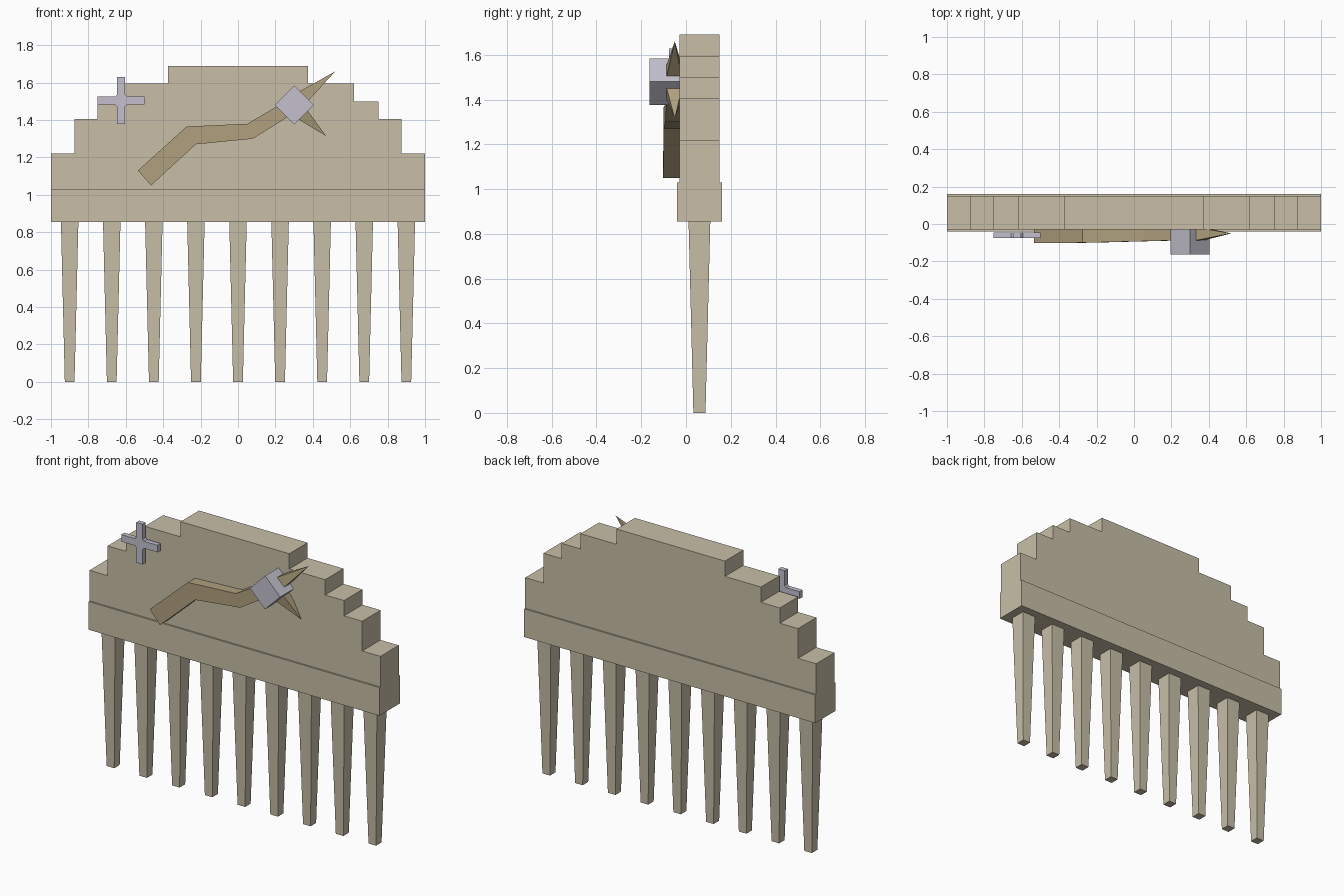
import bpy, bmesh
from math import radians
from mathutils import Vector

cube = bpy.data.objects.get("Cube")
if cube:
    bpy.data.objects.remove(cube, do_unlink=True)


def material(name, rgb):
    m = bpy.data.materials.new(name)
    m.use_nodes = True
    m.diffuse_color = (*rgb, 1)
    m.node_tree.nodes["Principled BSDF"].inputs["Base Color"].default_value = (*rgb, 1)
    return m


BONE = material("bone", (0.58, 0.52, 0.39))
TAN = material("tan", (0.43, 0.35, 0.21))
SILVER = material("silver", (0.55, 0.53, 0.61))


def finish(name, bm, mat):
    bmesh.ops.recalc_face_normals(bm, faces=bm.faces)
    mesh = bpy.data.meshes.new(name)
    bm.to_mesh(mesh)
    bm.free()
    mesh.materials.append(mat)
    obj = bpy.data.objects.new(name, mesh)
    bpy.context.collection.objects.link(obj)
    return obj


def loft(name, rings, mat):
    """Skin a closed solid through equal-sized rings of points."""
    bm = bmesh.new()
    rows = [[bm.verts.new(p) for p in ring] for ring in rings]
    n = len(rows[0])
    for a, b in zip(rows, rows[1:]):
        for i in range(n):
            j = (i + 1) % n
            bm.faces.new((a[i], a[j], b[j], b[i]))
    bm.faces.new(rows[0])
    bm.faces.new(rows[-1])
    return finish(name, bm, mat)


def extrude(name, outline, y0, y1, mat):
    """Extrude an x-z outline along y."""
    return loft(name, [[(x, y, z) for x, z in outline] for y in (y0, y1)], mat)


def spike(name, base, tip, half, mat):
    """Square pyramid pointing from base to tip."""
    base, tip = Vector(base), Vector(tip)
    side = (tip - base).cross(Vector((0, 1, 0))).normalized() * half
    depth = Vector((0, half, 0))
    bm = bmesh.new()
    ring = [bm.verts.new(base + side * s + depth * d)
            for s, d in ((1, 1), (1, -1), (-1, -1), (-1, 1))]
    apex = bm.verts.new(tip)
    bm.faces.new(ring)
    for i in range(4):
        bm.faces.new((ring[i], ring[(i + 1) % 4], apex))
    return finish(name, bm, mat)


# Stepped comb back: (half width, top height) of each tier
tiers = [(1, 1.22), (0.875, 1.405), (0.75, 1.5), (0.62, 1.595), (0.373, 1.69)]
right, z = [], 1.0
for w, top in tiers:
    right += [(w, z), (w, top)]
    z = top
outline = right + [(-x, z) for x, z in reversed(right)]
extrude("comb_back", outline, -0.03, 0.15, BONE)

# Thicker band that holds the teeth
extrude("tooth_band", [(-1, 0.855), (1, 0.855), (1, 1.03), (-1, 1.03)], -0.04, 0.16, BONE)

# Tapered teeth
for i in range(9):
    cx, rings = -0.9 + i * 0.225, []
    for hx, hy, z in ((0.026, 0.027, 0), (0.047, 0.049, 0.87)):
        rings.append([(cx + sx * hx, 0.06 + sy * hy, z)
                      for sx, sy in ((1, 1), (-1, 1), (-1, -1), (1, -1))])
    loft(f"tooth_{i + 1}", rings, BONE)

# Bent branch: upper point, lower point and half depth at each bend
bends = [((-0.535, 1.13), (-0.465, 1.05), 0.052), ((-0.275, 1.365), (-0.225, 1.27), 0.05),
         ((0.05, 1.38), (0.08, 1.3), 0.042), ((0.28, 1.515), (0.32, 1.45), 0.036)]
loft("bent_branch", [[(u[0], -0.05 - d, u[1]), (l[0], -0.05 - d, l[1]),
                      (l[0], -0.05 + d, l[1]), (u[0], -0.05 + d, u[1])]
                     for u, l, d in bends], TAN)

# Two thorns beyond the block
spike("upper_thorn", (0.35, -0.053, 1.525), (0.52, -0.05, 1.66), 0.035, TAN)
spike("lower_thorn", (0.345, -0.053, 1.43), (0.47, -0.05, 1.315), 0.035, TAN)

# Diamond-set block
r = 0.104
extrude("diamond_block", [(0.3 + r, 1.48), (0.3, 1.48 + r), (0.3 - r, 1.48), (0.3, 1.48 - r)],
        -0.163, -0.018, SILVER)

# Cross ornament with small chamfers in its inner corners
a, b, c = 0.125, 0.022, 0.032
arm = [(a, -b), (a, b), (c, b), (b, c)]
cross = []
for turn in range(4):
    cross += [(-0.625 + x, 1.504 + z) for x, z in arm]
    arm = [(-z, x) for x, z in arm]
extrude("cross_ornament", cross, -0.075, -0.045, SILVER)
